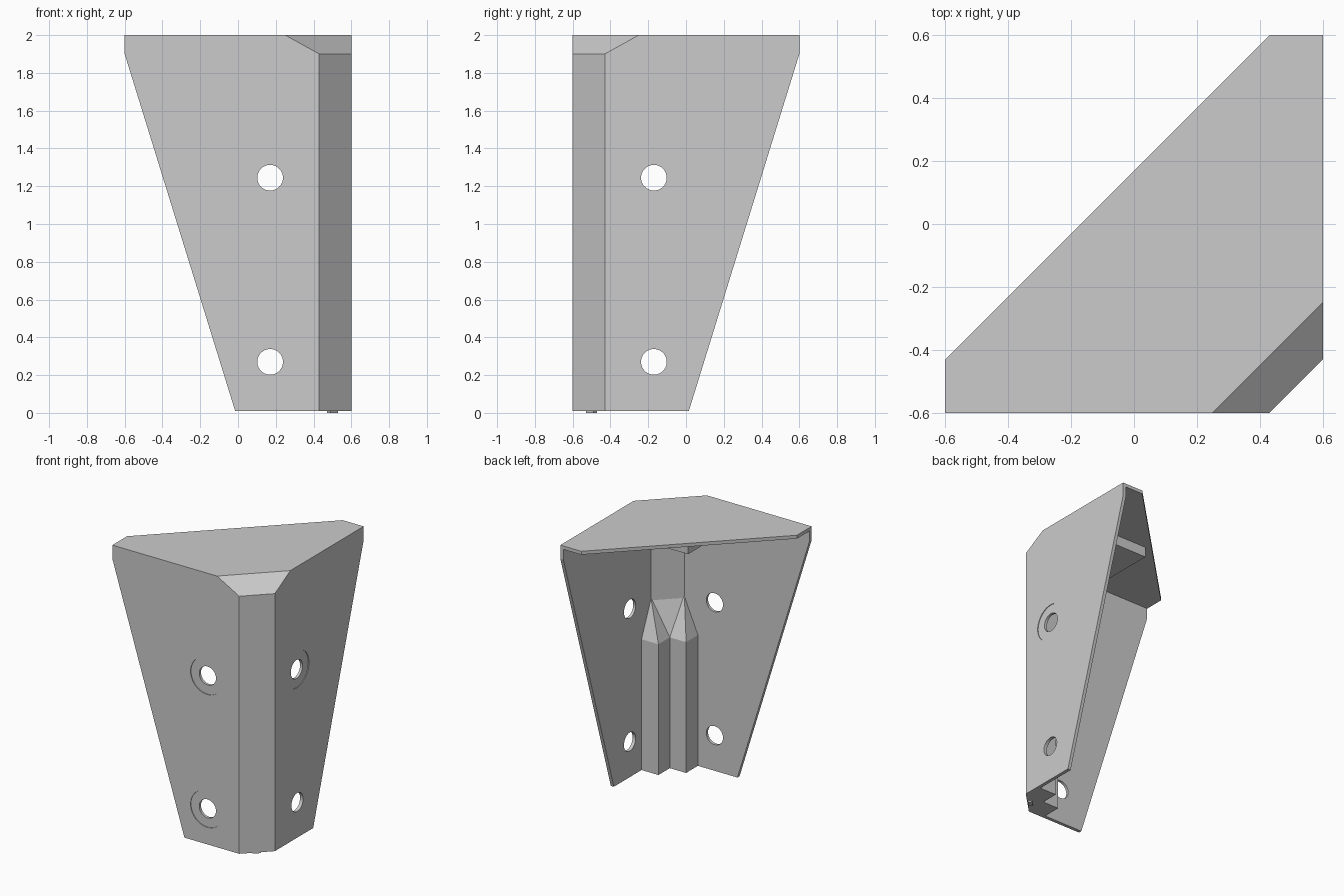
import bpy, bmesh
from mathutils import Vector, Matrix

cube = bpy.data.objects.get("Cube")
if cube:
    bpy.data.objects.remove(cube, do_unlink=True)

grey = bpy.data.materials.new("plain grey")
grey.use_nodes = True
grey.diffuse_color = (0.6, 0.6, 0.6, 1)
grey.node_tree.nodes["Principled BSDF"].inputs["Base Color"].default_value = (0.6, 0.6, 0.6, 1)

T = 0.025                   # sheet thickness
OUT = 0.6                   # outer faces of both walls
CH = 0.43                   # where the corner chamfer starts
LOW, SHOULDER, TOP = 0.01, 1.9, 2.0
# Reflection across the vertical plane through the corner: (x, y) -> (-y, -x)
SWAP = Matrix(((0, -1, 0, 0), (-1, 0, 0, 0), (0, 0, 1, 0), (0, 0, 0, 1)))


def finish(name, bm):
    bmesh.ops.recalc_face_normals(bm, faces=bm.faces)
    mesh = bpy.data.meshes.new(name)
    bm.to_mesh(mesh)
    bm.free()
    mesh.materials.append(grey)
    ob = bpy.data.objects.new(name, mesh)
    bpy.context.collection.objects.link(ob)
    return ob


def prism(points, offset):
    """Extrude a flat outline of 3D points by an offset vector."""
    bm = bmesh.new()
    face = bm.faces.new([bm.verts.new(p) for p in points])
    new = bmesh.ops.extrude_face_region(bm, geom=[face])["geom"]
    bmesh.ops.translate(bm, vec=offset, verts=[v for v in new if isinstance(v, bmesh.types.BMVert)])
    return bm


def upright(outline, z0, z1):
    return prism([(x, y, z0) for x, y in outline], (0, 0, z1 - z0))


def cut_corner(bm):
    """Slice off the sloping top corner."""
    bmesh.ops.bisect_plane(bm, geom=bm.verts[:] + bm.edges[:] + bm.faces[:],
                           plane_co=(0.25, -OUT, TOP), plane_no=Vector((1, -1, 1.8)).normalized(),
                           clear_outer=True)
    bmesh.ops.holes_fill(bm, edges=[e for e in bm.edges if e.is_boundary])
    return bm


def drill(ob, radius, depth, z, swapped):
    """Cut a round hole from the outer face of a wall."""
    bm = bmesh.new()
    bmesh.ops.create_cone(bm, cap_ends=True, segments=40, radius1=radius, radius2=radius, depth=0.1)
    bm.transform(Matrix.Translation((0.17, -OUT - 0.05 + depth, z)) @ Matrix.Rotation(1.5707963, 4, 'X'))
    if swapped:
        bm.transform(SWAP)
    cutter = finish("hole_cutter", bm)
    cutter.hide_render = True
    mod = ob.modifiers.new("hole", 'BOOLEAN')
    mod.operation = 'DIFFERENCE'
    mod.solver = 'EXACT'
    mod.object = cutter
    bpy.context.view_layer.objects.active = ob
    bpy.ops.object.modifier_apply(modifier=mod.name)
    bpy.data.objects.remove(cutter, do_unlink=True)


# Two tapered walls with screw holes and shallow washer seats
wall_outline = [(-0.015, LOW), (CH, LOW), (CH, SHOULDER), (0.25, TOP), (-OUT, TOP), (-OUT, SHOULDER)]
for name, swapped in (("front_wall", False), ("right_wall", True)):
    bm = prism([(x, -OUT, z) for x, z in wall_outline], (0, T, 0))
    if swapped:
        bm.transform(SWAP)
    wall = finish(name, bm)
    for z in (0.27, 1.245):
        drill(wall, 0.135, 0.005, z, swapped)
        drill(wall, 0.068, 0.08, z, swapped)

# Chamfered corner panel joining the walls
inner = OUT - T
finish("corner_panel", upright([(CH, -OUT), (OUT, -CH), (inner, -0.415), (0.415, -inner)], LOW, SHOULDER))

# Small toe the bracket stands on
finish("toe", upright([(0.49, -0.53), (0.53, -0.49), (0.51, -0.47), (0.47, -0.51)], 0, LOW))

# Top plate and the square thickening under it
plate = [(-OUT, -OUT), (OUT, -OUT), (OUT, OUT), (CH, OUT), (-OUT, -CH)]
finish("top_plate", cut_corner(upright(plate, TOP - T, TOP)))
pad = [(-0.055, -OUT), (OUT, -OUT), (OUT, 0.055), (-0.055, 0.055)]
finish("corner_pad", cut_corner(upright(pad, SHOULDER, TOP - T)))

# Twin corner ribs: notched column ending in two points
near, mid, far = 0.306, 0.438, 0.58
profile = [(far, -near), (mid, -near), (mid, -mid), (near, -mid), (near, -far), (0.42, -far), (far, -0.42)]
bm = bmesh.new()
bottom = [bm.verts.new((x, y, LOW)) for x, y in profile]
top = [bm.verts.new((x, y, 0.97 if i < 5 else 1.235)) for i, (x, y) in enumerate(profile)]
bm.faces.new(bottom)
for i in range(len(profile)):
    j = (i + 1) % len(profile)
    bm.faces.new((bottom[i], bottom[j], top[j], top[i]))
a, b, c, d, e, p2, p1 = top
for tri in ((a, b, p1), (b, c, p1), (c, p2, p1), (c, d, p2), (d, e, p2)):
    bm.faces.new(tri)
finish("corner_ribs", bm)
